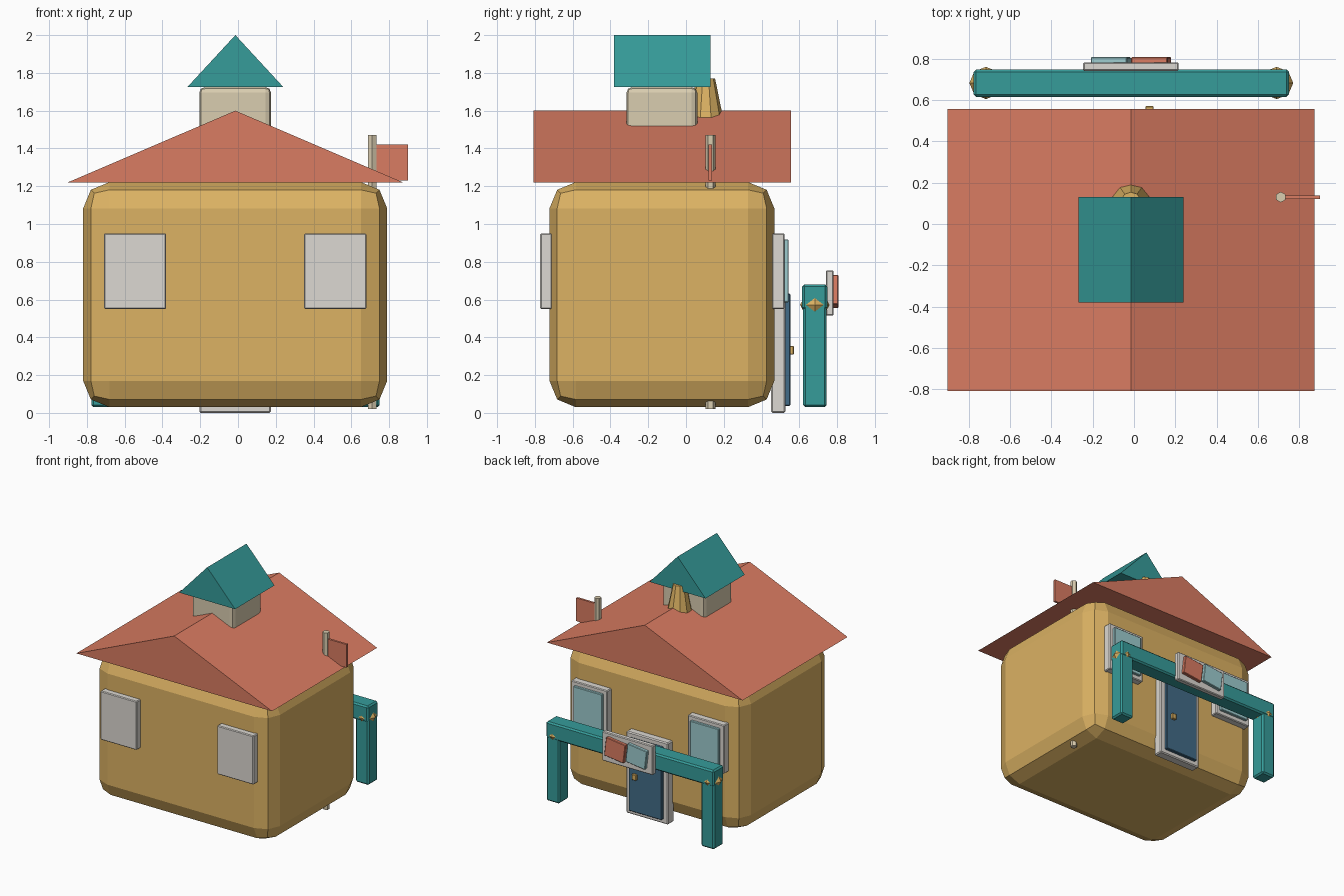
import bpy, bmesh, math
from mathutils import Matrix

if "Cube" in bpy.data.objects:
    bpy.data.objects.remove(bpy.data.objects["Cube"])


def srgb(r, g, b):
    return tuple(((c / 255 + 0.055) / 1.055) ** 2.4 for c in (r, g, b)) + (1.0,)


def material(name, *rgb):
    m = bpy.data.materials.new(name)
    m.diffuse_color = srgb(*rgb)
    m.use_nodes = True
    m.node_tree.nodes["Principled BSDF"].inputs["Base Color"].default_value = m.diffuse_color
    return m


MUSTARD = material("mustard_wall", 220, 178, 99)
RUST = material("rust_red", 218, 124, 98)
TEAL = material("teal", 54, 156, 154)
CREAM = material("cream", 218, 205, 176)
GREY = material("pale_grey", 220, 216, 210)
GLASS = material("pale_blue", 158, 204, 207)
DOOR = material("dark_blue", 66, 108, 136)


def finish(name, bm, mat):
    bmesh.ops.recalc_face_normals(bm, faces=bm.faces)
    me = bpy.data.meshes.new(name)
    bm.to_mesh(me)
    bm.free()
    me.materials.append(mat)
    ob = bpy.data.objects.new(name, me)
    bpy.context.collection.objects.link(ob)
    return ob


def box(name, mat, x, y, z, bevel=0.0, segments=1, tilt=0.0):
    """Box from (min, max) ranges, optionally bevelled and tilted about y."""
    bm = bmesh.new()
    size = [r[1] - r[0] for r in (x, y, z)]
    mid = [(r[0] + r[1]) / 2 for r in (x, y, z)]
    bmesh.ops.create_cube(bm, size=1, matrix=Matrix.Diagonal((*size, 1)))
    if bevel:
        bmesh.ops.bevel(bm, geom=bm.edges[:], offset=bevel, segments=segments,
                        profile=0.5, affect='EDGES')
    bm.transform(Matrix.Translation(mid) @ Matrix.Rotation(tilt, 4, 'Y'))
    return finish(name, bm, mat)


def gable(name, mat, x, y, z):
    """Triangular prism with its ridge along y."""
    bm = bmesh.new()
    profile = [(x[0], z[0]), (x[1], z[0]), ((x[0] + x[1]) / 2, z[1])]
    face = bm.faces.new([bm.verts.new((px, y[0], pz)) for px, pz in profile])
    ext = bmesh.ops.extrude_face_region(bm, geom=[face])
    verts = [v for v in ext["geom"] if isinstance(v, bmesh.types.BMVert)]
    bmesh.ops.translate(bm, verts=verts, vec=(0, y[1] - y[0], 0))
    return finish(name, bm, mat)


def cone(name, mat, sides, r1, r2, cx, cy, z):
    bm = bmesh.new()
    bmesh.ops.create_cone(bm, cap_ends=True, segments=sides, radius1=r1, radius2=r2,
                          depth=z[1] - z[0],
                          matrix=Matrix.Translation((cx, cy, (z[0] + z[1]) / 2)))
    return finish(name, bm, mat)


# House body and main roof
box("house_body", MUSTARD, (-0.82, 0.79), (-0.723, 0.468), (0.03, 1.222), 0.14, 2)
gable("main_roof", RUST, (-0.902, 0.874), (-0.807, 0.555), (1.22, 1.6))

# Rooftop tower with its own roof, and the bell behind it
box("tower", CREAM, (-0.205, 0.175), (-0.315, 0.06), (1.345, 1.725), 0.03, 2)
gable("tower_roof", TEAL, (-0.268, 0.24), (-0.38, 0.13), (1.725, 2.0))
cone("bell", MUSTARD, 10, 0.097, 0.05, -0.015, 0.104, (1.54, 1.77))

# Flag and pole
cone("flag_pole", CREAM, 6, 0.026, 0.026, 0.71, 0.13, (0.02, 1.472))
box("flag", RUST, (0.72, 0.9), (0.12, 0.138), (1.23, 1.42))

# Windows on both walls; the back ones carry raised glass
for side, cx in (("left", -0.545), ("right", 0.515)):
    span = (cx - 0.165, cx + 0.165)
    box(f"front_window_{side}", GREY, span, (-0.772, -0.71), (0.55, 0.95), 0.006)
    box(f"back_window_frame_{side}", GREY, span, (0.455, 0.522), (0.55, 0.95), 0.006)
    box(f"back_window_glass_{side}", GLASS, (cx - 0.13, cx + 0.13), (0.51, 0.543),
        (0.585, 0.918), 0.004)

# Door
box("door_frame", GREY, (-0.205, 0.175), (0.45, 0.527), (0.0, 0.67), 0.008)
box("door_panel", DOOR, (-0.165, 0.135), (0.51, 0.552), (0.037, 0.632), 0.005)
box("door_handle", MUSTARD, (0.055, 0.095), (0.545, 0.571), (0.308, 0.355), 0.004)

# Entrance gate: beam, posts and faceted joint ornaments
box("gate_beam", TEAL, (-0.775, 0.75), (0.615, 0.748), (0.545, 0.68), 0.012)
for side, cx in (("left", -0.716), ("right", 0.69)):
    box(f"gate_post_{side}", TEAL, (cx - 0.06, cx + 0.06), (0.62, 0.745), (0.03, 0.57), 0.012)
    bm = bmesh.new()
    bmesh.ops.create_uvsphere(bm, u_segments=8, v_segments=4, radius=1,
                              matrix=Matrix.Translation((cx, 0.682, 0.572))
                              @ Matrix.Diagonal((0.08, 0.078, 0.06, 1)))
    finish(f"gate_ornament_{side}", bm, MUSTARD)

# Sign board with two tilted panels
box("sign_board", GREY, (-0.246, 0.216), (0.74, 0.782), (0.515, 0.755), 0.006)
for name, mat, cx in (("sign_panel_red", RUST, 0.083), ("sign_panel_blue", GLASS, -0.112)):
    box(name, mat, (cx - 0.0885, cx + 0.0885), (0.775, 0.807), (0.565, 0.72), 0.004,
        tilt=math.radians(-7))
